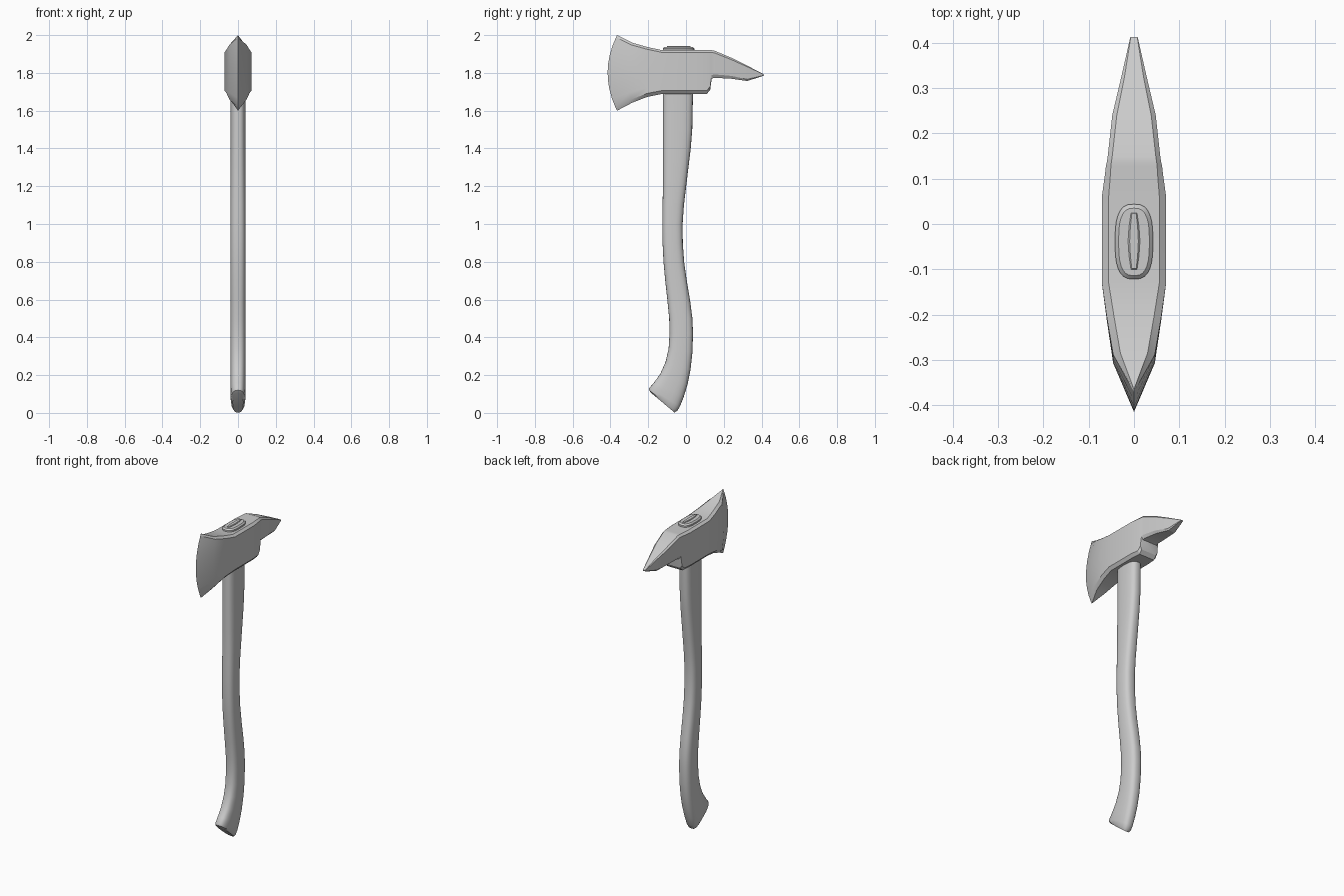
import bpy, bmesh
from math import cos, sin, pi, copysign


def loft(name, rings, angle=30):
    """Skin a list of equal-length rings, cap both ends, shade by angle."""
    bm = bmesh.new()
    vs = [[bm.verts.new(p) for p in r] for r in rings]
    n = len(vs[0])
    for a, b in zip(vs, vs[1:]):
        for i in range(n):
            j = (i + 1) % n
            bm.faces.new((a[i], a[j], b[j], b[i]))
    bm.faces.new(vs[0][::-1])
    bm.faces.new(vs[-1])
    bmesh.ops.remove_doubles(bm, verts=bm.verts, dist=0.0004)
    bmesh.ops.recalc_face_normals(bm, faces=bm.faces)
    me = bpy.data.meshes.new(name)
    bm.to_mesh(me)
    bm.free()
    ob = bpy.data.objects.new(name, me)
    bpy.context.collection.objects.link(ob)
    bpy.ops.object.select_all(action='DESELECT')
    ob.select_set(True)
    bpy.context.view_layer.objects.active = ob
    bpy.ops.object.shade_smooth_by_angle(angle=angle * pi / 180)
    return ob


def head_ring(y, bow, top, bottom, w, wi, bev):
    """Vertical slice through the head with chamfered corners, bowed forward."""
    side = [(wi, bottom)]
    lo, hi = bottom + bev * 1.5, top - bev
    side += [(w, lo + (hi - lo) * k / 8) for k in range(9)]
    side += [(wi, top)]
    mid, half = (top + bottom) / 2, (top - bottom) / 2
    pts = [(x, y - bow * (1 - ((z - mid) / half) ** 2), z) for x, z in side]
    return pts + [(-x, yy, z) for x, yy, z in reversed(pts)]


# Axe head: blade edge -> cheeks -> notch -> pick tip
stations = [
    (-0.365, 0.050, 2.000, 1.600, 0.000, 0.000, 0.012),
    (-0.285, 0.022, 1.960, 1.642, 0.046, 0.030, 0.012),
    (-0.205, 0.008, 1.937, 1.673, 0.060, 0.044, 0.012),
    (-0.130, 0.000, 1.921, 1.688, 0.071, 0.056, 0.012),
    (0.060, 0.000, 1.920, 1.688, 0.071, 0.056, 0.012),
    (0.110, 0.000, 1.920, 1.688, 0.064, 0.052, 0.012),
    (0.128, 0.000, 1.920, 1.710, 0.062, 0.051, 0.012),
    (0.136, 0.000, 1.920, 1.770, 0.060, 0.050, 0.012),
    (0.150, 0.000, 1.918, 1.774, 0.058, 0.048, 0.012),
    (0.240, 0.000, 1.880, 1.769, 0.048, 0.038, 0.010),
    (0.325, 0.000, 1.838, 1.757, 0.028, 0.021, 0.006),
    (0.413, 0.000, 1.792, 1.786, 0.008, 0.007, 0.001),
]
loft("axe_head", [head_ring(*s) for s in stations], 25)


def oval(front, back, w, power=2.8, n=28):
    """Rounded-rectangle ring between a front and a back point (y, z)."""
    ring = []
    for i in range(n):
        c, s = cos(2 * pi * i / n), sin(2 * pi * i / n)
        u = copysign(abs(c) ** (2 / power), c)
        x = w * copysign(abs(s) ** (2 / power), s)
        ring.append((x, *[(f + b) / 2 + u * (b - f) / 2 for f, b in zip(front, back)]))
    return ring


# Handle: curved haft with a slanted flared foot
haft = [(1.69, -0.122, 0.037), (1.5, -0.122, 0.033), (1.4, -0.122, 0.025),
        (1.3, -0.122, 0.013), (1.2, -0.122, 0.001), (1.1, -0.124, -0.011),
        (1.0, -0.125, -0.018), (0.9, -0.124, -0.017), (0.8, -0.119, -0.010),
        (0.7, -0.110, 0.004), (0.6, -0.099, 0.021), (0.5, -0.089, 0.034),
        (0.42, -0.087, 0.037)]
rings = [oval((-0.114, 1.938), (0.035, 1.938), 0.034),
         oval((-0.122, 1.930), (0.044, 1.930), 0.042)]
rings += [oval((f, z), (b, z), 0.04) for z, f, b in haft]
foot = [(-0.092, 0.34, 0.034, 0.32, 0.040), (-0.108, 0.27, 0.024, 0.23, 0.040),
        (-0.137, 0.205, 0.008, 0.15, 0.040), (-0.170, 0.160, -0.012, 0.085, 0.040),
        (-0.194, 0.132, -0.032, 0.035, 0.039), (-0.196, 0.120, -0.046, 0.011, 0.036),
        (-0.186, 0.107, -0.061, 0.002, 0.028)]
rings += [oval((a, b), (c, d), w) for a, b, c, d, w in foot]
loft("handle", rings, 35)

# Wedge: thin lens-shaped strip in the eye of the head
lens = [(-0.100, 0.006), (-0.070, 0.010), (-0.038, 0.012), (-0.006, 0.010), (0.024, 0.006)]
outline = lens + [(y, -x) for y, x in reversed(lens)]


def wedge_ring(z, s):
    return [(x * s, -0.038 + (y + 0.038) * (0.9 + 0.1 * s), z) for y, x in outline]


outline = [(y, x) for y, x in outline[:5]] + [(y, -x) for y, x in reversed(lens)]
loft("wedge", [wedge_ring(1.92, 1.1), wedge_ring(1.940, 1.1), wedge_ring(1.943, 0.8)])
